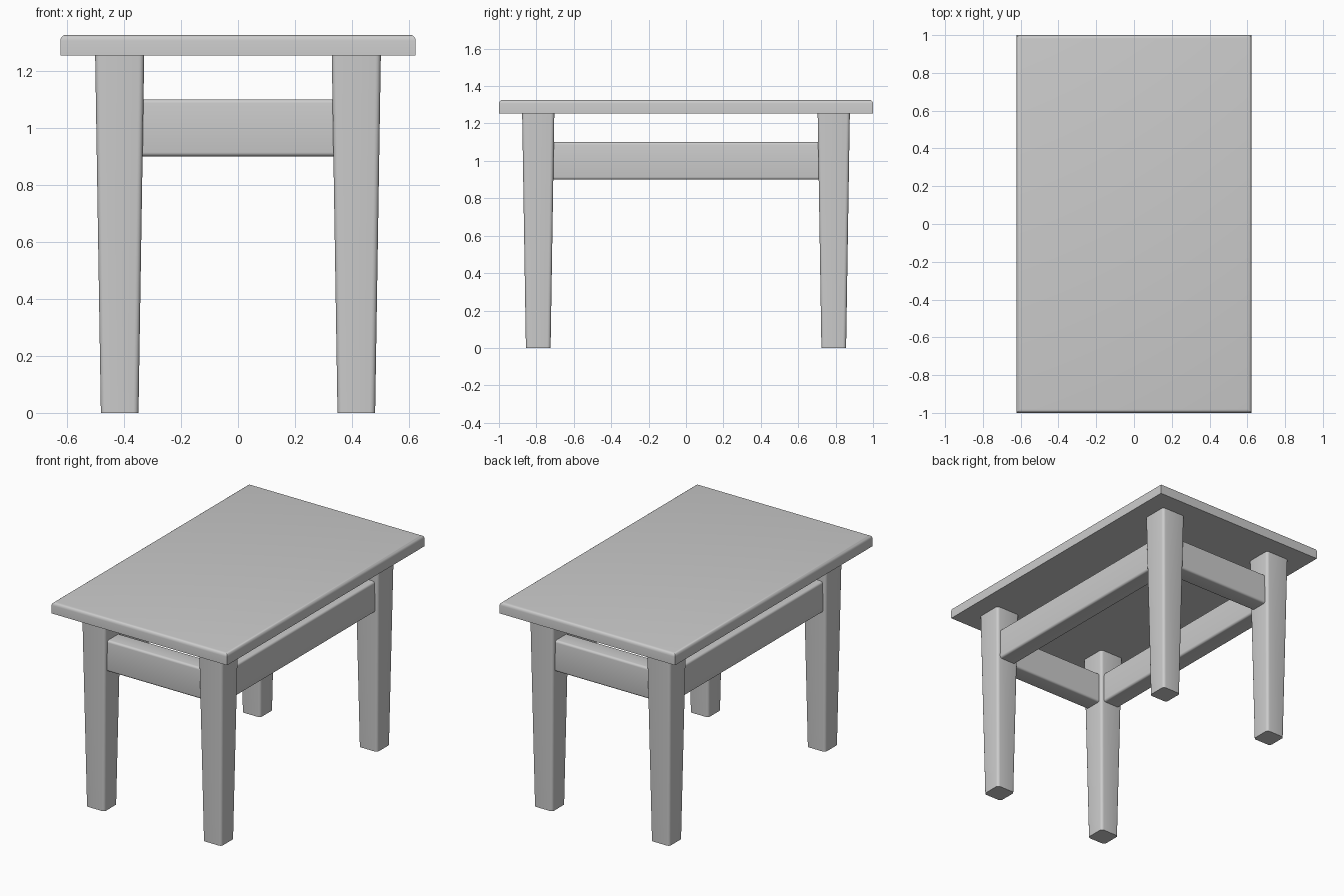
import bpy, bmesh
from mathutils import Vector

if "Cube" in bpy.data.objects:
    bpy.data.objects.remove(bpy.data.objects["Cube"])


def part(name, center, size, radius, rounded, bottom_scale=1.0):
    """Box, optionally tapered to the bottom, with chosen edges rounded."""
    bm = bmesh.new()
    bmesh.ops.create_cube(bm, size=1)
    edges = [e for e in bm.edges if rounded(e)]
    for v in bm.verts:
        k = bottom_scale if v.co.z < 0 else 1.0
        v.co = Vector((v.co.x * size[0] * k, v.co.y * size[1] * k, v.co.z * size[2]))
    bmesh.ops.bevel(bm, geom=edges, offset=radius, segments=4, profile=0.5,
                    affect='EDGES', clamp_overlap=True)
    bmesh.ops.recalc_face_normals(bm, faces=bm.faces)
    mesh = bpy.data.meshes.new(name)
    bm.to_mesh(mesh)
    bm.free()
    obj = bpy.data.objects.new(name, mesh)
    obj.location = center
    bpy.context.collection.objects.link(obj)
    bpy.ops.object.select_all(action='DESELECT')
    obj.select_set(True)
    bpy.context.view_layer.objects.active = obj
    bpy.ops.object.shade_smooth_by_angle()
    return obj


def along(axis):
    """Edge filter: edges running along one axis."""
    return lambda e: abs((e.verts[1].co - e.verts[0].co)[axis]) > 0.5


def top_rim(e):
    return all(v.co.z > 0 for v in e.verts)


LEG_X, LEG_Y, LEG_H = 0.415, 0.79, 1.254
RAIL_T, RAIL_H, RAIL_Z = 0.12, 0.20, 1.0

# Tabletop, rounded on its upper rim only
part("tabletop", (0, 0, 1.29), (1.246, 2.0, 0.072), 0.02, top_rim)

# Four tapered legs
for sy, end in ((-1, "front"), (1, "back")):
    for sx, side in ((-1, "left"), (1, "right")):
        part(f"{end}_{side}_leg", (sx * LEG_X, sy * LEG_Y, LEG_H / 2),
             (0.172, 0.172, LEG_H), 0.018, along(2), 0.132 / 0.172)

# Short rails at the ends
for s, end in ((-1, "front"), (1, "back")):
    part(f"{end}_rail", (0, s * LEG_Y, RAIL_Z),
         (2 * LEG_X, RAIL_T, RAIL_H), 0.014, along(0))

# Long rails along the sides
for s, side in ((-1, "left"), (1, "right")):
    part(f"{side}_rail", (s * LEG_X, 0, RAIL_Z),
         (RAIL_T, 2 * LEG_Y, RAIL_H), 0.014, along(1))
